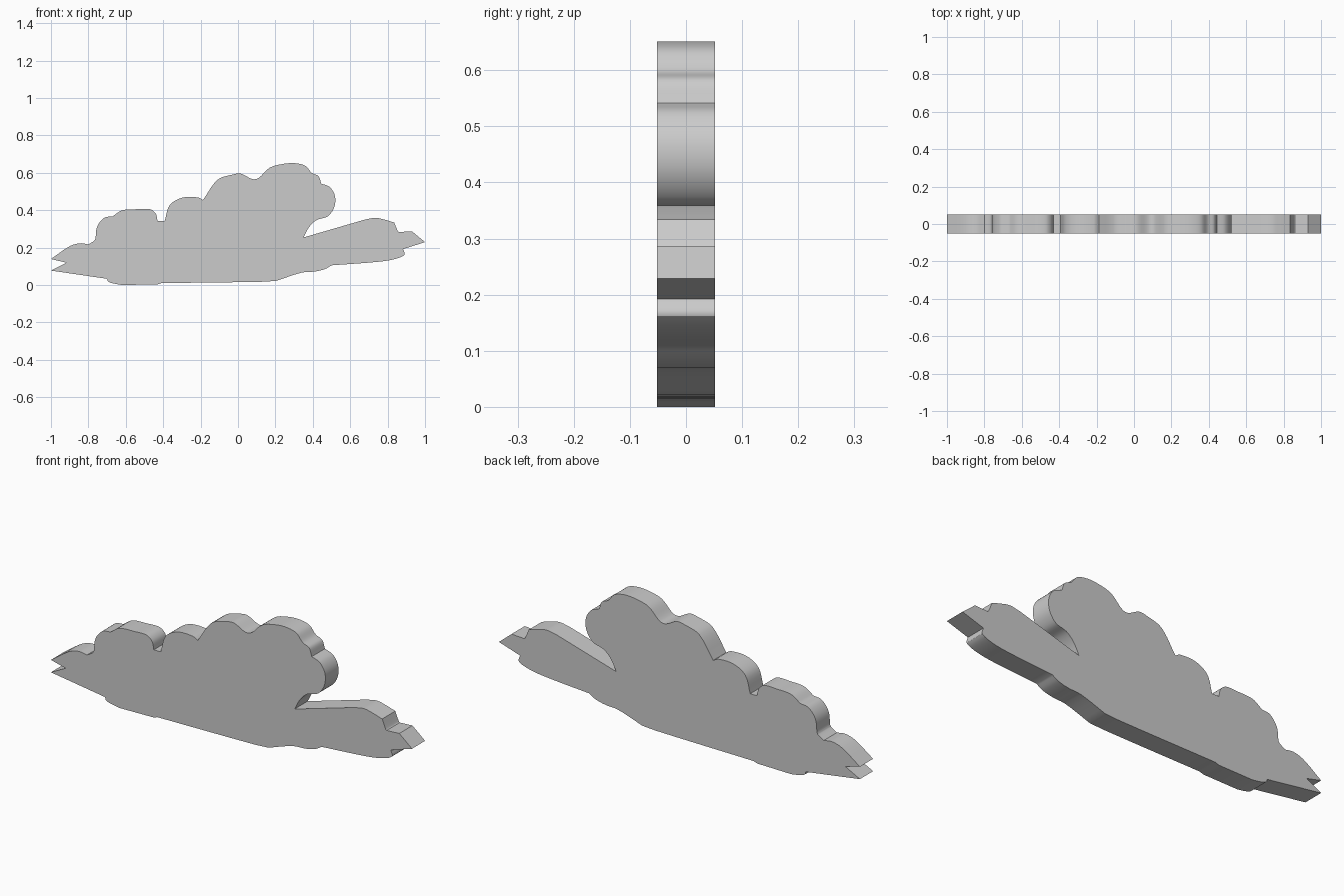
import bpy, bmesh
from mathutils import Vector

if "Cube" in bpy.data.objects:
    bpy.data.objects.remove(bpy.data.objects["Cube"])

HALF_DEPTH = 0.052
STEPS = 5

# Outline (x, z) as smooth runs; each run starts at a sharp corner and flows to the next run's start
left_tip = [
    [(-1, .08)], [(-.918, .122)],
    [(-1, .142), (-.90, .21), (-.845, .226)],
    [(-.80, .22), (-.768, .24)],
]
puffs = [
    [(-.762, .25), (-.753, .315), (-.715, .362)],
    [(-.67, .37), (-.62, .402), (-.54, .408), (-.47, .408), (-.44, .385)],
    [(-.43, .345)],
    [(-.392, .345), (-.365, .43), (-.30, .469), (-.215, .471)],
    [(-.187, .457), (-.11, .565), (-.03, .593), (.015, .598), (.077, .569), (.11, .575),
     (.17, .63), (.24, .65), (.305, .654), (.36, .64), (.395, .602), (.43, .585)],
    [(.445, .545), (.49, .527), (.518, .48), (.515, .42), (.48, .37), (.42, .35), (.38, .312)],
]
right_arm = [
    [(.35, .257)],
    [(.68, .353), (.735, .362), (.785, .352)],
    [(.835, .337), (.855, .29)],
    [(.86, .286)], [(.93, .29)], [(1, .232)],
    [(.883, .195), (.89, .165), (.84, .142), (.75, .127)],
]
base = [
    [(.50, .108), (.465, .088), (.41, .075), (.34, .069)],
    [(.205, .025), (.12, .02)], [(-.41, .013)],
    [(-.43, .006)], [(-.62, .003), (-.67, .012), (-.695, .022)], [(-.70, .036)],
]


def smooth_run(pts):
    """Catmull-Rom through the points, leaving out the final corner."""
    p = [Vector(q) for q in pts]
    if len(p) == 2:
        return [p[0]]
    p = [2 * p[0] - p[1]] + p + [2 * p[-1] - p[-2]]
    out = []
    for a, b, c, d in zip(p, p[1:], p[2:], p[3:]):
        span = (c - b).length
        # tangents scaled by chord length avoid overshoot
        m1 = (c - a) * span / ((c - b).length + (b - a).length)
        m2 = (d - b) * span / ((c - b).length + (d - c).length)
        for i in range(STEPS):
            t = i / STEPS
            out.append((2*t**3 - 3*t*t + 1) * b + (t**3 - 2*t*t + t) * m1
                       + (3*t*t - 2*t**3) * c + (t**3 - t*t) * m2)
    return out


runs = left_tip + puffs + right_arm + base
outline = []
for i, run in enumerate(runs):
    outline += smooth_run(run + [runs[(i + 1) % len(runs)][0]])
low = min(p.y for p in outline)

# Cloud slab: fill the outline and extrude it through the depth
bm = bmesh.new()
face = bm.faces.new([bm.verts.new((p.x, -HALF_DEPTH, p.y - low)) for p in outline])
ext = bmesh.ops.extrude_face_region(bm, geom=[face], use_keep_orig=True)
moved = [g for g in ext["geom"] if isinstance(g, bmesh.types.BMVert)]
bmesh.ops.translate(bm, verts=moved, vec=(0, 2 * HALF_DEPTH, 0))
bmesh.ops.recalc_face_normals(bm, faces=bm.faces)
mesh = bpy.data.meshes.new("cloud")
bm.to_mesh(mesh)
bm.free()
cloud = bpy.data.objects.new("cloud", mesh)
bpy.context.collection.objects.link(cloud)
bpy.context.view_layer.objects.active = cloud
cloud.select_set(True)
bpy.ops.object.shade_smooth_by_angle(angle=0.52)
